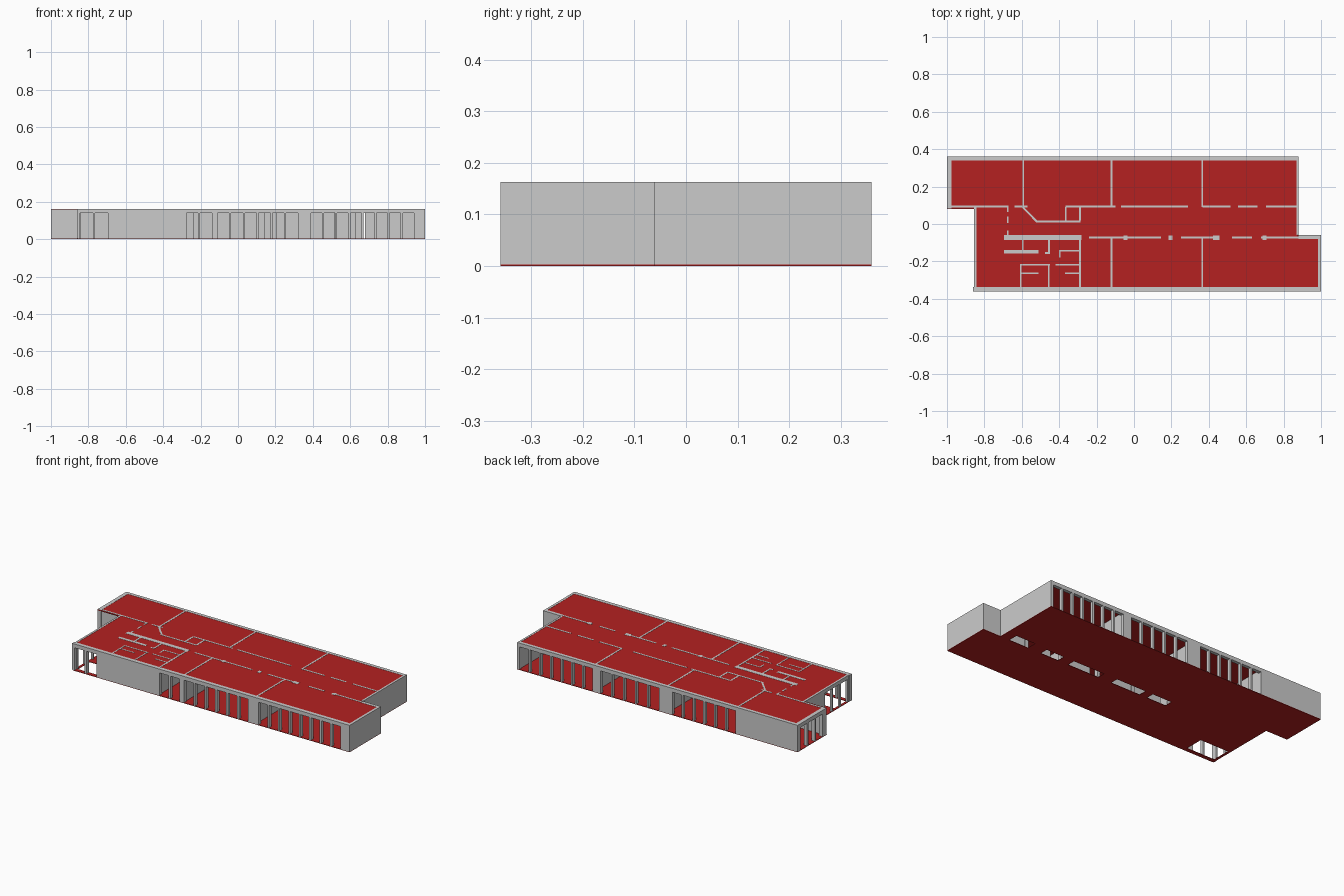
import bpy, bmesh, math
from mathutils import Matrix, Vector

if "Cube" in bpy.data.objects:
    bpy.data.objects.remove(bpy.data.objects["Cube"])

H = 0.163        # wall height
FLOOR = 0.003    # floor slab thickness
HEAD = 0.14      # top of the window openings


def material(name, rgb):
    m = bpy.data.materials.new(name)
    m.diffuse_color = (*rgb, 1)
    m.use_nodes = True
    m.node_tree.nodes["Principled BSDF"].inputs["Base Color"].default_value = m.diffuse_color
    return m


GREY = material("light grey wall", (0.6, 0.6, 0.6))
RED = material("red slab", (0.46, 0.015, 0.015))


def finish(name, bm, mat):
    bmesh.ops.recalc_face_normals(bm, faces=bm.faces)
    me = bpy.data.meshes.new(name)
    bm.to_mesh(me)
    bm.free()
    me.materials.append(mat)
    ob = bpy.data.objects.new(name, me)
    bpy.context.collection.objects.link(ob)
    return ob


def box(bm, x0, x1, y0, y1, z0=FLOOR, z1=H):
    mat = Matrix.Translation(((x0 + x1) / 2, (y0 + y1) / 2, (z0 + z1) / 2))
    mat = mat @ Matrix.Diagonal((abs(x1 - x0), abs(y1 - y0), z1 - z0, 1))
    bmesh.ops.create_cube(bm, size=1, matrix=mat)


def slab(name, rects, holes, z0, z1):
    """Flat slab covering a union of rectangles, minus rectangular holes."""
    xs = sorted({v for r in rects + holes for v in r[:2]})
    ys = sorted({v for r in rects + holes for v in r[2:]})
    inside = lambda x, y, rs: any(a < x < b and c < y < d for a, b, c, d in rs)
    bm = bmesh.new()
    for x0, x1 in zip(xs, xs[1:]):
        for y0, y1 in zip(ys, ys[1:]):
            cx, cy = (x0 + x1) / 2, (y0 + y1) / 2
            if inside(cx, cy, rects) and not inside(cx, cy, holes):
                bm.faces.new([bm.verts.new(p) for p in
                              ((x0, y0, z0), (x1, y0, z0), (x1, y1, z0), (x0, y1, z0))])
    bmesh.ops.remove_doubles(bm, verts=bm.verts, dist=1e-5)
    ext = bmesh.ops.extrude_face_region(bm, geom=bm.faces[:], use_keep_orig=True)
    top = [g for g in ext["geom"] if isinstance(g, bmesh.types.BMVert)]
    bmesh.ops.translate(bm, verts=top, vec=(0, 0, z1 - z0))
    return finish(name, bm, RED)


def window_wall(name, axis, a0, a1, b0, b1, groups, post=0.011):
    """Wall running along an axis, with groups (start, end, count) of openings."""
    bm = bmesh.new()

    def piece(s, e, z0, z1):
        if axis == "x":
            box(bm, s, e, b0, b1, z0, z1)
        else:
            box(bm, b0, b1, s, e, z0, z1)

    pos = a0
    for s, e, n in groups:
        w = (e - s - post * (n - 1)) / n
        for i in range(n):
            left = s + i * (w + post)
            piece(pos, left, FLOOR, HEAD)
            pos = left + w
    piece(pos, a1, FLOOR, HEAD)
    piece(a0, a1, HEAD, H)     # continuous band over the openings
    return finish(name, bm, GREY)


def walls(name, rects):
    bm = bmesh.new()
    for r in rects:
        box(bm, *r)
    return finish(name, bm, GREY)


# floor, with open patches along the corridor and at the entrance corner
slab("floor",
     [(-1, 0.88, 0.08, 0.36), (-0.855, 0.88, -0.06, 0.08), (-0.855, 1, -0.36, -0.06)],
     [(0.69, 0.82, -0.06, 0.0), (0.48, 0.60, -0.06, -0.01), (0.20, 0.41, -0.06, -0.01),
      (-0.09, 0.11, -0.06, -0.01), (-0.27, -0.14, -0.06, -0.01),
      (-0.84, -0.65, -0.335, -0.22)], 0, FLOOR)

# ceiling, just below the wall tops and overhanging the back left room a little
slab("ceiling",
     [(-0.997, 0.875, 0.08, 0.355), (-0.85, 0.875, -0.065, 0.08), (-0.85, 0.995, -0.355, -0.065)],
     [], H - 0.005, H - 0.001)

# outer walls with windows
window_wall("front_wall", "x", -0.86, 1, -0.36, -0.337,
            [(-0.845, -0.695, 2), (-0.275, -0.14, 2), (-0.11, 0.32, 6), (0.39, 0.94, 8)])
window_wall("back_wall", "x", -1, 0.88, 0.34, 0.36,
            [(-0.585, -0.16, 6), (-0.07, 0.32, 5), (0.375, 0.865, 7)])
window_wall("back_left_wall", "y", 0.083, 0.34, -1, -0.977, [(0.12, 0.33, 3)])
window_wall("front_left_wall", "y", -0.337, 0.09, -0.855, -0.843,
            [(-0.325, -0.11, 3)])

# outer walls without windows
walls("right_end_walls", [
    (0.985, 1, -0.337, -0.08), (0.88, 1, -0.08, -0.06), (0.868, 0.88, -0.06, 0.34)])

# walls between the rooms
ROOM_X = [-0.12, 0.365]
walls("room_dividers",
      [(x - 0.005, x + 0.005, 0.09, 0.34) for x in ROOM_X + [-0.592]] +
      [(x - 0.005, x + 0.005, -0.337, -0.075) for x in ROOM_X + [-0.288]])

# corridor walls, broken by door gaps
BACK_RUNS = [(-0.977, -0.67), (-0.64, -0.57), (-0.365, -0.10), (-0.07, 0.29),
             (0.365, 0.515), (0.555, 0.66), (0.705, 0.868)]
FRONT_RUNS = [(-0.24, -0.04), (-0.035, 0.145), (0.25, 0.44), (0.525, 0.63), (0.68, 0.88)]
walls("corridor_back_wall", [(a, b, 0.088, 0.098) for a, b in BACK_RUNS])
walls("corridor_front_wall", [(a, b, -0.077, -0.067) for a, b in FRONT_RUNS])
walls("corridor_posts", [(x - w, x + w, -0.085, -0.061) for x, w in
                         ((-0.045, 0.01), (0.195, 0.01), (0.44, 0.018), (0.697, 0.011))])

# lobby partitions with the slanted wall
walls("lobby_walls", [
    (-0.525, -0.285, 0.008, 0.018), (-0.37, -0.36, 0.018, 0.09), (-0.293, -0.283, 0.018, 0.088),
    (-0.68, -0.671, 0.065, 0.088), (-0.68, -0.671, 0.005, 0.04), (-0.68, -0.671, -0.06, -0.035)])
bm = bmesh.new()
p, q = Vector((-0.597, 0.093)), Vector((-0.52, 0.013))
d = q - p
box(bm, -d.length / 2, d.length / 2, -0.005, 0.005)
mid = (p + q) / 2
bm.transform(Matrix.Translation((mid.x, mid.y, 0)) @ Matrix.Rotation(math.atan2(d.y, d.x), 4, "Z"))
finish("slanted_wall", bm, GREY)

# washroom block
walls("washroom_walls", [
    (-0.695, -0.28, -0.085, -0.06), (-0.695, -0.51, -0.158, -0.14),
    (-0.60, -0.59, -0.14, -0.085), (-0.46, -0.45, -0.15, -0.085),
    (-0.475, -0.45, -0.16, -0.15), (-0.40, -0.293, -0.147, -0.139),
    (-0.40, -0.392, -0.18, -0.147), (-0.61, -0.602, -0.337, -0.215),
    (-0.602, -0.45, -0.222, -0.214), (-0.42, -0.293, -0.222, -0.214),
    (-0.602, -0.51, -0.267, -0.259), (-0.37, -0.293, -0.267, -0.259),
    (-0.459, -0.451, -0.337, -0.222)])
